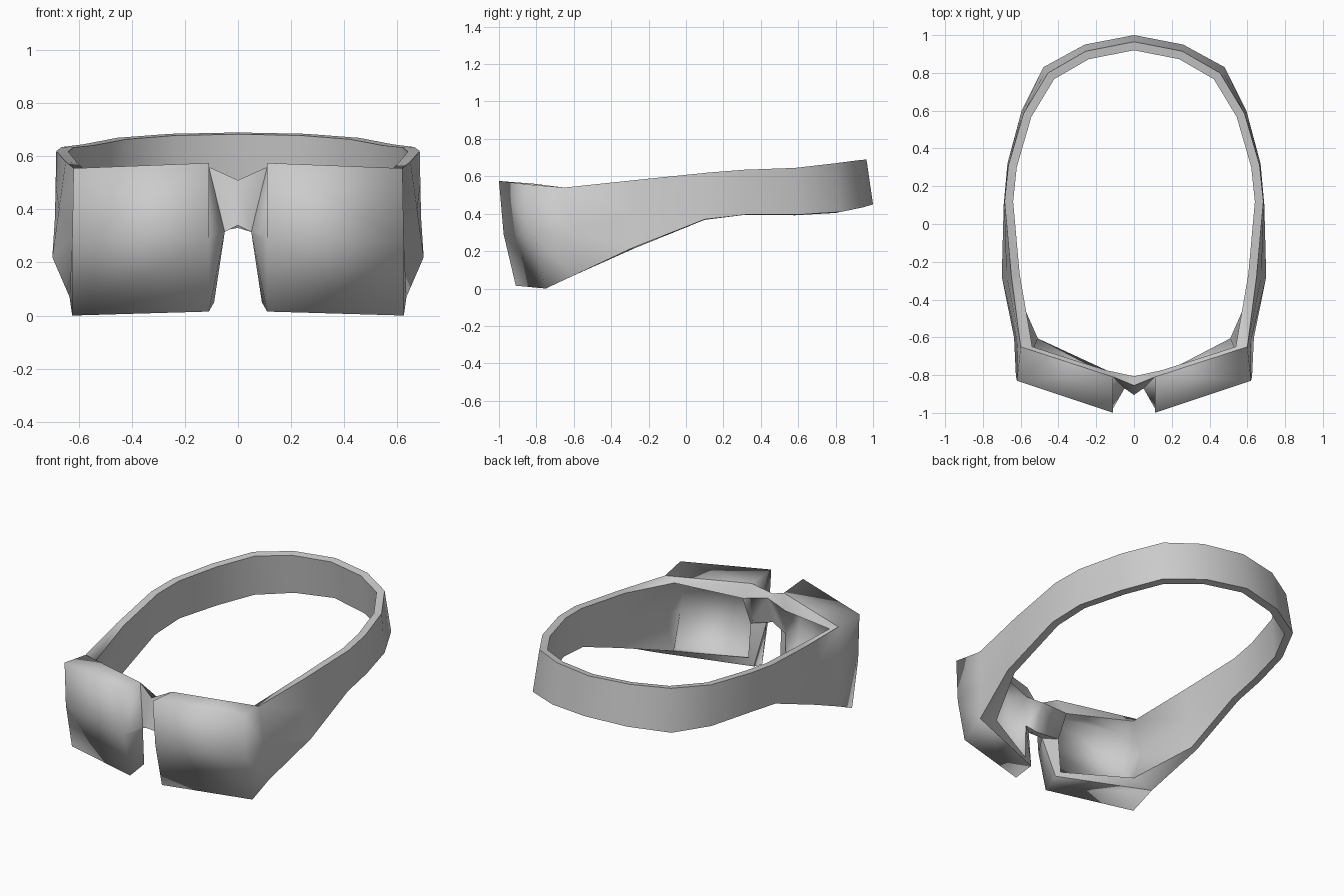
import bpy
import bmesh
from mathutils import Vector

THICKNESS = 0.045

default_cube = bpy.data.objects.get("Cube")
if default_cube:
    bpy.data.objects.remove(default_cube, do_unlink=True)


def make_material(name, colour):
    material = bpy.data.materials.new(name)
    material.use_nodes = True
    material.diffuse_color = colour
    shader = material.node_tree.nodes["Principled BSDF"]
    shader.inputs["Base Color"].default_value = colour
    return material


def strap_column(top, bottom):
    """Upright cross-section of the strap: top, middle, bottom."""
    top, bottom = Vector(top), Vector(bottom)
    return [top, top.lerp(bottom, 0.5), bottom]


# Lens box: nose flank, inner front edge, outer front edge
columns = [
    [(0.11, -0.81, 0.56), (0.05, -0.87, 0.315), (0.09, -0.80, 0.05)],
    [(0.11, -1.0, 0.575), (0.11, -0.975, 0.29), (0.11, -0.91, 0.015)],
    [(0.62, -0.83, 0.555), (0.625, -0.81, 0.28), (0.625, -0.75, 0.0)],
]

# Strap: from the temple round to the middle of the back
strap = [
    ((0.60, -0.65, 0.54), (0.635, -0.60, 0.07)),
    ((0.65, -0.27, 0.58), (0.70, -0.28, 0.22)),
    ((0.685, 0.12, 0.62), (0.69, 0.10, 0.37)),
    ((0.665, 0.31, 0.635), (0.67, 0.32, 0.395)),
    ((0.585, 0.585, 0.645), (0.595, 0.60, 0.395)),
    ((0.455, 0.80, 0.67), (0.48, 0.83, 0.41)),
    ((0.255, 0.915, 0.685), (0.26, 0.95, 0.435)),
    ((0, 0.965, 0.69), (0, 1.0, 0.45)),
]
columns += [strap_column(top, bottom) for top, bottom in strap]

bm = bmesh.new()
grid = [[bm.verts.new(point) for point in column] for column in columns]

# Outer skin of the lens box and strap
for here, after in zip(grid, grid[1:]):
    for row in range(2):
        bm.faces.new((here[row], here[row + 1], after[row + 1], after[row]))

# Top and bottom walls of the lens box
flank, inner, outer, temple = grid[:4]
bm.faces.new((flank[0], inner[0], outer[0], temple[0]))
bm.faces.new((temple[2], outer[2], inner[2], flank[2]))

# Nose bridge
bridge_top = bm.verts.new((0, -0.855, 0.51))
bridge_bottom = bm.verts.new((0, -0.905, 0.34))
bm.faces.new((bridge_top, bridge_bottom, flank[1], flank[0]))

mesh = bpy.data.meshes.new("goggles_with_strap")
bm.to_mesh(mesh)
bm.free()
goggles = bpy.data.objects.new("goggles_with_strap", mesh)
bpy.context.collection.objects.link(goggles)
mesh.materials.append(make_material("plain grey", (0.6, 0.6, 0.6, 1)))

# Mirror the half, then thicken it inwards
bpy.ops.object.select_all(action="DESELECT")
goggles.select_set(True)
bpy.context.view_layer.objects.active = goggles
mirror = goggles.modifiers.new("mirror", "MIRROR")
mirror.use_clip = True
bpy.ops.object.modifier_apply(modifier=mirror.name)
skin_count = len(goggles.data.polygons)
solidify = goggles.modifiers.new("thickness", "SOLIDIFY")
solidify.thickness = THICKNESS
solidify.offset = -1
solidify.use_even_offset = True
bpy.ops.object.modifier_apply(modifier=solidify.name)

# Smooth skin with crisp rim edges
bm = bmesh.new()
bm.from_mesh(goggles.data)
bm.faces.ensure_lookup_table()
for face in bm.faces:
    face.smooth = True
for face in bm.faces[2 * skin_count:]:
    for edge in face.edges:
        neighbours = [other.index for other in edge.link_faces]
        if min(neighbours) < 2 * skin_count:
            edge.smooth = False
# Crisp folds where the bridge meets the lens boxes
for edge in bm.edges:
    a, b = (vert.co for vert in edge.verts)
    if len(edge.link_faces) == 2 and max(a.y, b.y) < -0.7:
        if 0.02 < min(abs(a.x), abs(b.x)) < 0.09 and min(a.z, b.z) > 0.25:
            edge.smooth = False
bm.to_mesh(goggles.data)
bm.free()
